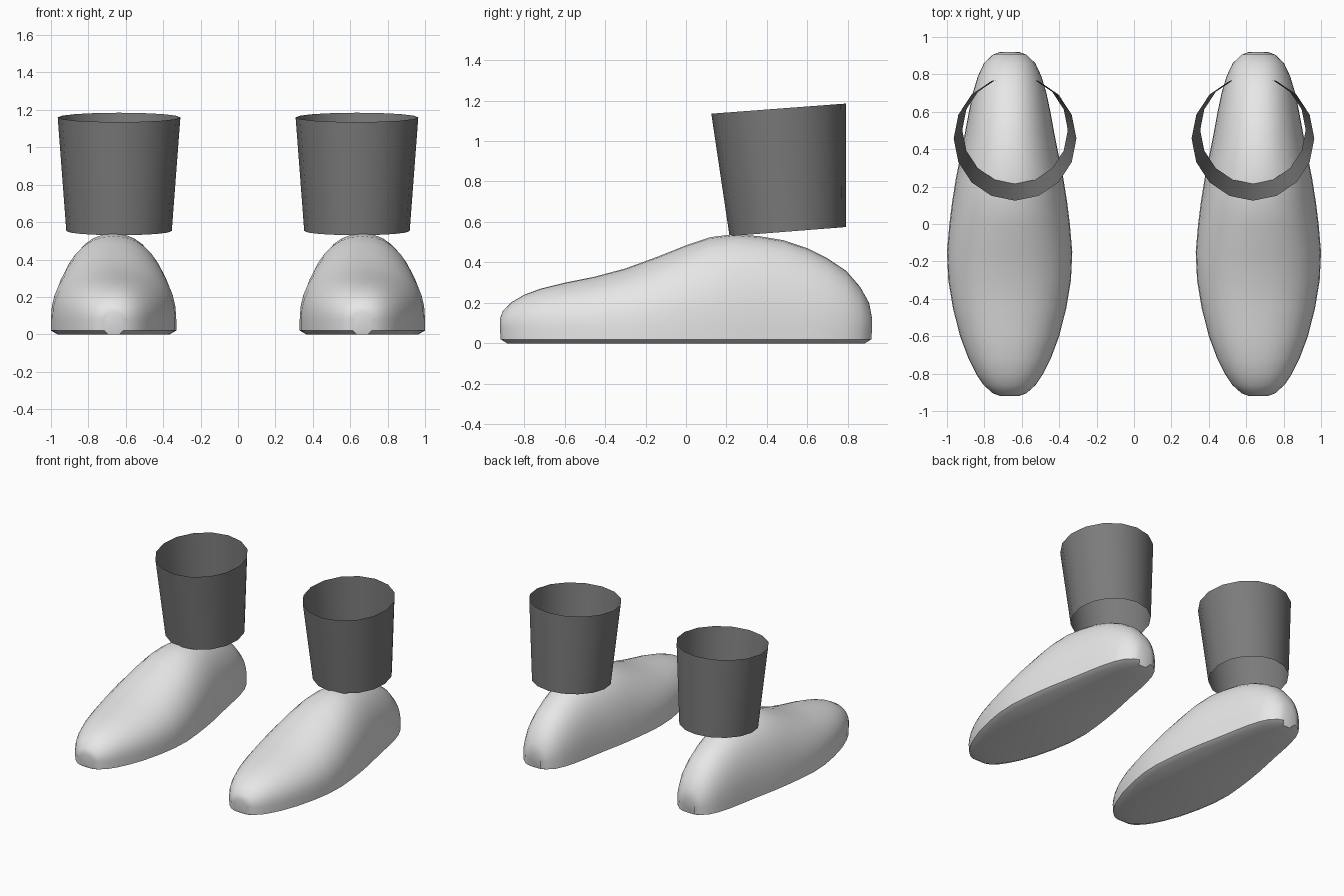
import bpy, bmesh, math

if "Cube" in bpy.data.objects:
    bpy.data.objects.remove(bpy.data.objects["Cube"])


def material(name, value):
    m = bpy.data.materials.new(name)
    m.diffuse_color = (value, value, value, 1)
    m.use_nodes = True
    m.node_tree.nodes["Principled BSDF"].inputs["Base Color"].default_value = m.diffuse_color
    return m


LIGHT = material("light_grey", 0.8)
DARK = material("dark_grey", 0.2)

# Shoe stations from toe to heel: y, half width, height
STATIONS = [
    (-0.92, 0.05, 0.12), (-0.905, 0.09, 0.16), (-0.86, 0.14, 0.205),
    (-0.80, 0.18, 0.24), (-0.72, 0.22, 0.27), (-0.60, 0.265, 0.30),
    (-0.45, 0.303, 0.33), (-0.30, 0.328, 0.37), (-0.15, 0.335, 0.425),
    (0.0, 0.322, 0.485), (0.12, 0.307, 0.525), (0.24, 0.288, 0.54),
    (0.36, 0.264, 0.53), (0.48, 0.24, 0.51), (0.60, 0.218, 0.47),
    (0.70, 0.197, 0.42), (0.79, 0.17, 0.36), (0.86, 0.137, 0.28),
    (0.905, 0.09, 0.20), (0.92, 0.05, 0.12)]
STEPS = 9
WALL = 0.08   # height of the straight foot wall


def finish(name, bm, mat, angle):
    bmesh.ops.recalc_face_normals(bm, faces=bm.faces[:])
    me = bpy.data.meshes.new(name)
    bm.to_mesh(me)
    bm.free()
    me.materials.append(mat)
    ob = bpy.data.objects.new(name, me)
    bpy.context.collection.objects.link(ob)
    bpy.ops.object.select_all(action='DESELECT')
    ob.select_set(True)
    bpy.context.view_layer.objects.active = ob
    bpy.ops.object.shade_smooth_by_angle(angle=math.radians(angle))
    return ob


def section(y, w, h):
    """Closed cross-section: flat sole, short wall, domed top."""
    inset = max(w - 0.035, w * 0.6)
    half = [(inset, y * 0.96, 0), (w, y * 0.995, 0.02)]
    for i in range(STEPS):
        a = math.pi / 2 * i / STEPS
        half.append((w * math.cos(a) ** 0.92, y,
                     WALL + (h - WALL) * math.sin(a) ** 0.92))
    return half + [(0, y, h)] + [(-x, yy, z) for x, yy, z in reversed(half)]


def shoe(name, cx):
    bm = bmesh.new()
    rings = [[bm.verts.new((x + cx, y, z)) for x, y, z in section(*s)]
             for s in STATIONS]
    n = len(rings[0])
    for a, b in zip(rings, rings[1:]):
        for i in range(n):
            j = (i + 1) % n
            bm.faces.new((a[i], a[j], b[j], b[i]))
    bm.faces.new(rings[0])
    bm.faces.new(rings[-1])
    finish(name, bm, LIGHT, 50)


def cuff(name, cx):
    """Open tapered tube; each rim is y front, y back, z front, z back, half width."""
    bm = bmesh.new()
    rings = []
    for y0, y1, z0, z1, w in ((0.215, 0.79, 0.53, 0.575, 0.282),
                              (0.125, 0.79, 1.135, 1.185, 0.328)):
        ring = []
        for i in range(16):
            a = math.tau * i / 16
            t = (1 + math.sin(a)) / 2
            ring.append(bm.verts.new((cx + w * math.cos(a),
                                      y0 + (y1 - y0) * t, z0 + (z1 - z0) * t)))
        rings.append(ring)
    a, b = rings
    for i in range(16):
        j = (i + 1) % 16
        bm.faces.new((a[i], a[j], b[j], b[i]))
    finish(name, bm, DARK, 40)


for side, s in (("left", -1), ("right", 1)):
    shoe(side + "_shoe", s * 0.665)
    cuff(side + "_cuff", s * 0.636)
